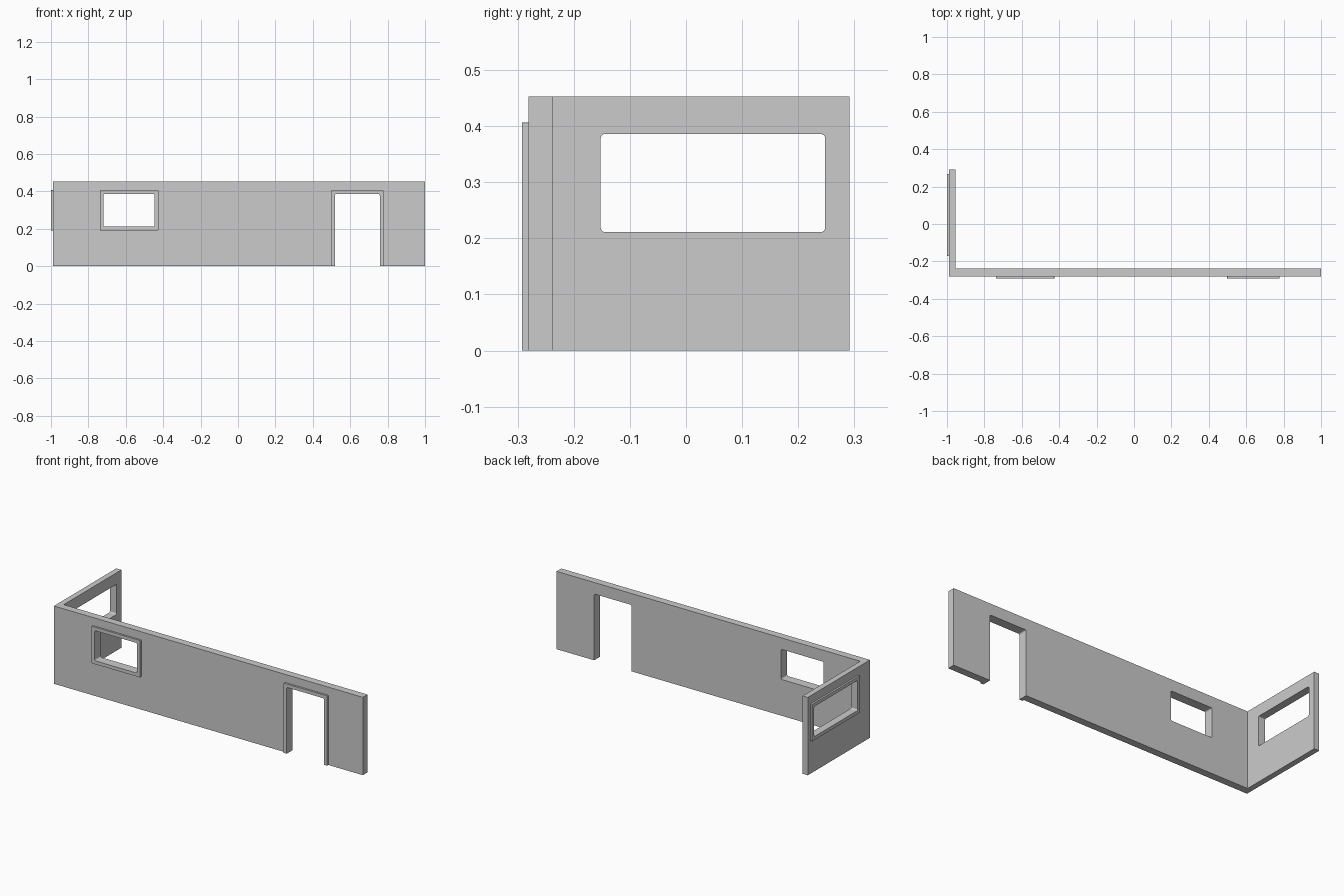
import bpy, bmesh
from math import sin, cos, pi
from mathutils import Matrix

cube = bpy.data.objects.get("Cube")
if cube:
    bpy.data.objects.remove(cube, do_unlink=True)

plaster = bpy.data.materials.new("light grey")
plaster.use_nodes = True
GREY = (0.6, 0.6, 0.6, 1)
plaster.diffuse_color = GREY
plaster.node_tree.nodes["Principled BSDF"].inputs["Base Color"].default_value = GREY

HEIGHT = 0.453
RIM = 0.02      # width of the trim around openings
PROUD = 0.011   # how far the trim stands out
FRONT, FRONT_IN = -0.281, -0.238
SIDE, SIDE_IN = -0.988, -0.955


def arc(cx, cy, r, start, steps=4):
    """Quarter circle, counter-clockwise from the start angle."""
    return [(cx + r * cos(start + pi / 2 * i / steps),
             cy + r * sin(start + pi / 2 * i / steps)) for i in range(steps + 1)]


def rounded(x0, x1, z0, z1, r):
    return (arc(x1 - r, z1 - r, r, 0) + arc(x0 + r, z1 - r, r, pi / 2)
            + arc(x0 + r, z0 + r, r, pi) + arc(x1 - r, z0 + r, r, 3 * pi / 2))


def arch(x0, x1, z1, r):
    """Open-bottomed doorway path, from right foot to left foot."""
    return [(x1, 0)] + arc(x1 - r, z1 - r, r, 0) + arc(x0 + r, z1 - r, r, pi / 2) + [(x0, 0)]


def grow(box, d):
    x0, x1, z0, z1 = box
    return x0 - d, x1 + d, z0 - d, z1 + d


def slab(name, loops, a, b, side=False):
    """Fill the loops (later ones are holes) and extrude between depths a and b."""
    curve = bpy.data.curves.new(name, "CURVE")
    curve.dimensions = "2D"
    curve.fill_mode = "BOTH"
    curve.extrude = abs(b - a) / 2
    for loop in loops:
        spline = curve.splines.new("POLY")
        spline.points.add(len(loop) - 1)
        for point, (u, v) in zip(spline.points, loop):
            point.co = (u, v, 0, 1)
        spline.use_cyclic_u = True
    temp = bpy.data.objects.new(name + "_outline", curve)
    bpy.context.collection.objects.link(temp)
    bpy.context.view_layer.update()
    mesh = bpy.data.meshes.new_from_object(
        temp.evaluated_get(bpy.context.evaluated_depsgraph_get()))
    bpy.data.objects.remove(temp, do_unlink=True)

    # Stand the slab upright, facing the front or the side
    mid = (a + b) / 2
    if side:
        upright = Matrix(((0, 0, 1, mid), (1, 0, 0, 0), (0, 1, 0, 0), (0, 0, 0, 1)))
    else:
        upright = Matrix(((1, 0, 0, 0), (0, 0, -1, mid), (0, 1, 0, 0), (0, 0, 0, 1)))
    mesh.transform(upright)
    bm = bmesh.new()
    bm.from_mesh(mesh)
    bmesh.ops.remove_doubles(bm, verts=bm.verts, dist=1e-5)
    bmesh.ops.recalc_face_normals(bm, faces=bm.faces)
    for face in bm.faces:
        face.smooth = False
    bm.to_mesh(mesh)
    bm.free()
    mesh.name = name
    mesh.materials.clear()
    mesh.materials.append(plaster)
    obj = bpy.data.objects.new(name, mesh)
    bpy.context.collection.objects.link(obj)


# Openings
front_window = (-0.719, -0.446, 0.211, 0.386)
side_window = (-0.152, 0.248, 0.211, 0.386)
door_l, door_r, door_top = 0.518, 0.758, 0.386
R = 0.008

# Long front wall, with the doorway notched out of its bottom edge
doorway = arch(door_l, door_r, door_top, R)
outline = [(SIDE, 0), (SIDE, HEIGHT), (1, HEIGHT), (1, 0)] + doorway
slab("front_wall", [outline, rounded(*front_window, R)], FRONT, FRONT_IN)

# Short side wall
outline = [(FRONT_IN, 0), (0.291, 0), (0.291, HEIGHT), (FRONT_IN, HEIGHT)]
slab("side_wall", [outline, rounded(*side_window, R)], SIDE, SIDE_IN, side=True)

# Raised trim around each opening
slab("front_window_trim", [rounded(*grow(front_window, RIM), 0.003), rounded(*front_window, R)],
     FRONT - PROUD, FRONT)
slab("side_window_trim", [rounded(*grow(side_window, RIM), 0.003), rounded(*side_window, R)],
     SIDE - PROUD, SIDE, side=True)
outer = arch(door_l - RIM, door_r + RIM, door_top + RIM, 0.003)
slab("door_trim", [outer + doorway[::-1]], FRONT - PROUD, FRONT)
